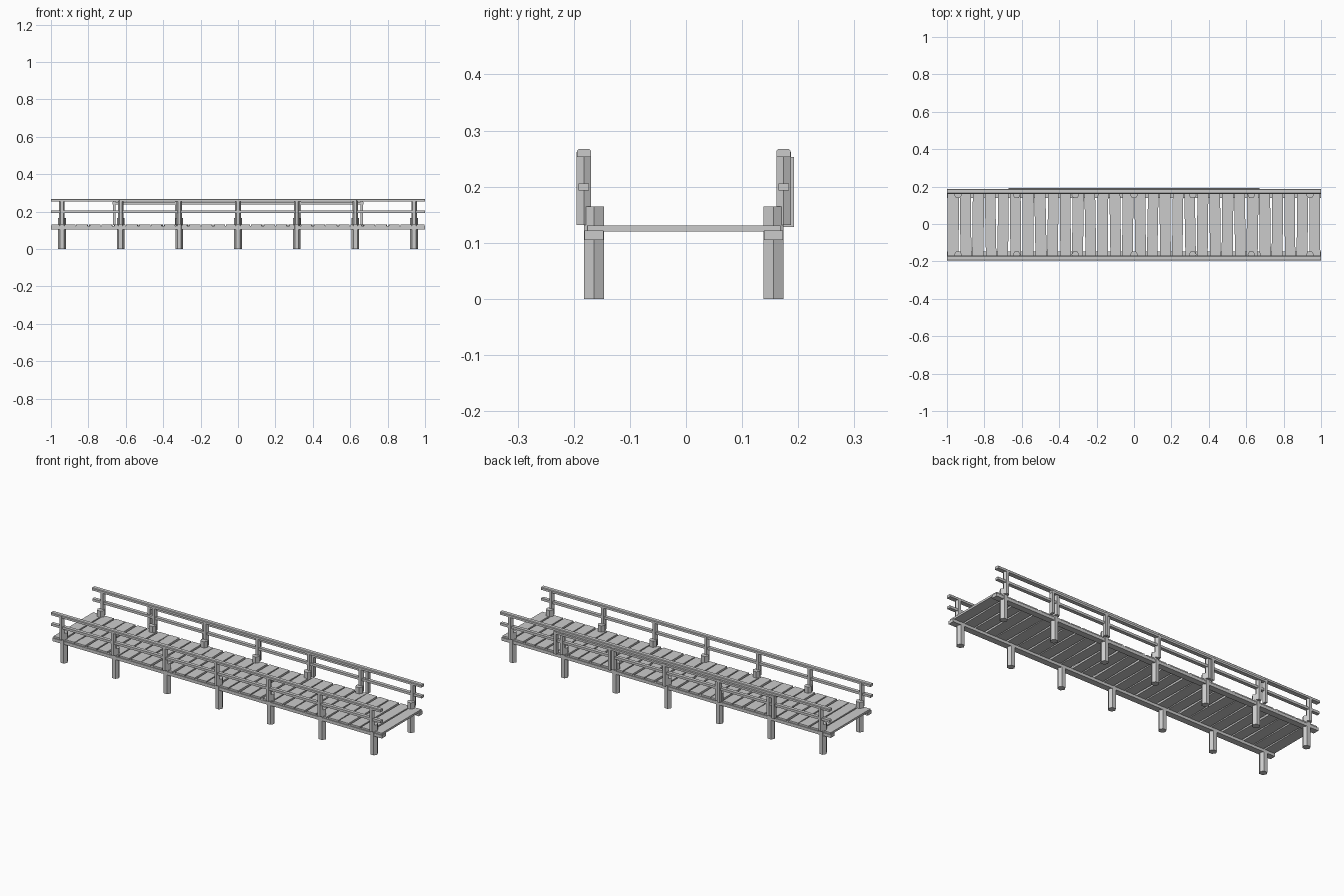
import bpy, math, random
from mathutils import Matrix, Vector

if "Cube" in bpy.data.objects:
    bpy.data.objects.remove(bpy.data.objects["Cube"])

random.seed(4)
SHIFT = -0.004  # bridge axis sits slightly off centre because of the extra back frame

mat = bpy.data.materials.new("plain grey")
mat.diffuse_color = (0.6, 0.6, 0.6, 1)
mat.use_nodes = True
mat.node_tree.nodes["Principled BSDF"].inputs["Base Color"].default_value = mat.diffuse_color


def make(name, verts, faces):
    me = bpy.data.meshes.new(name)
    me.from_pydata(verts, [], faces)
    me.materials.append(mat)
    ob = bpy.data.objects.new(name, me)
    bpy.context.collection.objects.link(ob)
    return ob


def extrude(name, ring, offset):
    """Closed prism from a ring of points moved along an offset."""
    n = len(ring)
    verts = [Vector(p) for p in ring]
    verts += [v + Vector(offset) for v in verts]
    faces = [(i, (i + 1) % n, (i + 1) % n + n, i + n) for i in range(n)]
    faces += [tuple(reversed(range(n))), tuple(range(n, 2 * n))]
    return make(name, verts, faces)


def hex_post(name, x, y, r, z0, z1):
    ring = [(x + r * math.cos(i * math.pi / 3), y + r * math.sin(i * math.pi / 3), z0)
            for i in range(6)]
    return extrude(name, ring, (0, 0, z1 - z0))


def beam(name, x0, x1, y, z0, z1, w, chamfer=0.0):
    h = w / 2
    prof = [(y - h, z0), (y + h, z0), (y + h, z1 - chamfer), (y + h - chamfer, z1),
            (y - h + chamfer, z1), (y - h, z1 - chamfer)]
    if chamfer == 0:
        prof = [(y - h, z0), (y + h, z0), (y + h, z1), (y - h, z1)]
    return extrude(name, [(x0, a, b) for a, b in prof], (x1 - x0, 0, 0))


for side, s in (("front", -1), ("back", 1)):
    # piles and railing posts
    for i in range(7):
        x = (i - 3) * 0.3137
        hex_post(side + "_pile", x, s * 0.160 + SHIFT, 0.0205, 0, 0.165)
        hex_post(side + "_rail_post", x, s * 0.178 + SHIFT, 0.0148, 0.132, 0.262)
    # long beams: stringer under the deck, middle rail and handrail
    beam(side + "_stringer", -1, 1, s * 0.160 + SHIFT, 0.105, 0.122, 0.034)
    beam(side + "_mid_rail", -1, 1, s * 0.178 + SHIFT, 0.193, 0.206, 0.019)
    beam(side + "_handrail", -1, 1, s * 0.178 + SHIFT, 0.253, 0.267, 0.025, 0.003)

# deck planks, laid slightly crooked
N = 30
pitch = 2 / N
for i in range(N):
    x = -1 + pitch * (i + 0.5)
    w = pitch - random.uniform(0.006, 0.011)
    a = random.uniform(0.005, 0.02) * (1 if i % 2 else -1)
    if i in (0, N - 1):
        a *= 0.3
    rot = Matrix.Rotation(a, 3, 'Z')
    ring = [rot @ Vector((px * w / 2, py * 0.172, 0)) + Vector((x, SHIFT, 0.12))
            for px, py in ((-1, -1), (1, -1), (1, 1), (-1, 1))]
    extrude("deck_plank", ring, (0, 0, 0.011))

# extra light frame on the outside of the back railing
for i in range(5):
    x = (i - 2) * 0.331
    beam("back_frame_post", x - 0.007, x + 0.007, 0.182, 0.128, 0.253, 0.021)
beam("back_frame_rail", -0.67, 0.67, 0.182, 0.239, 0.25, 0.021)
